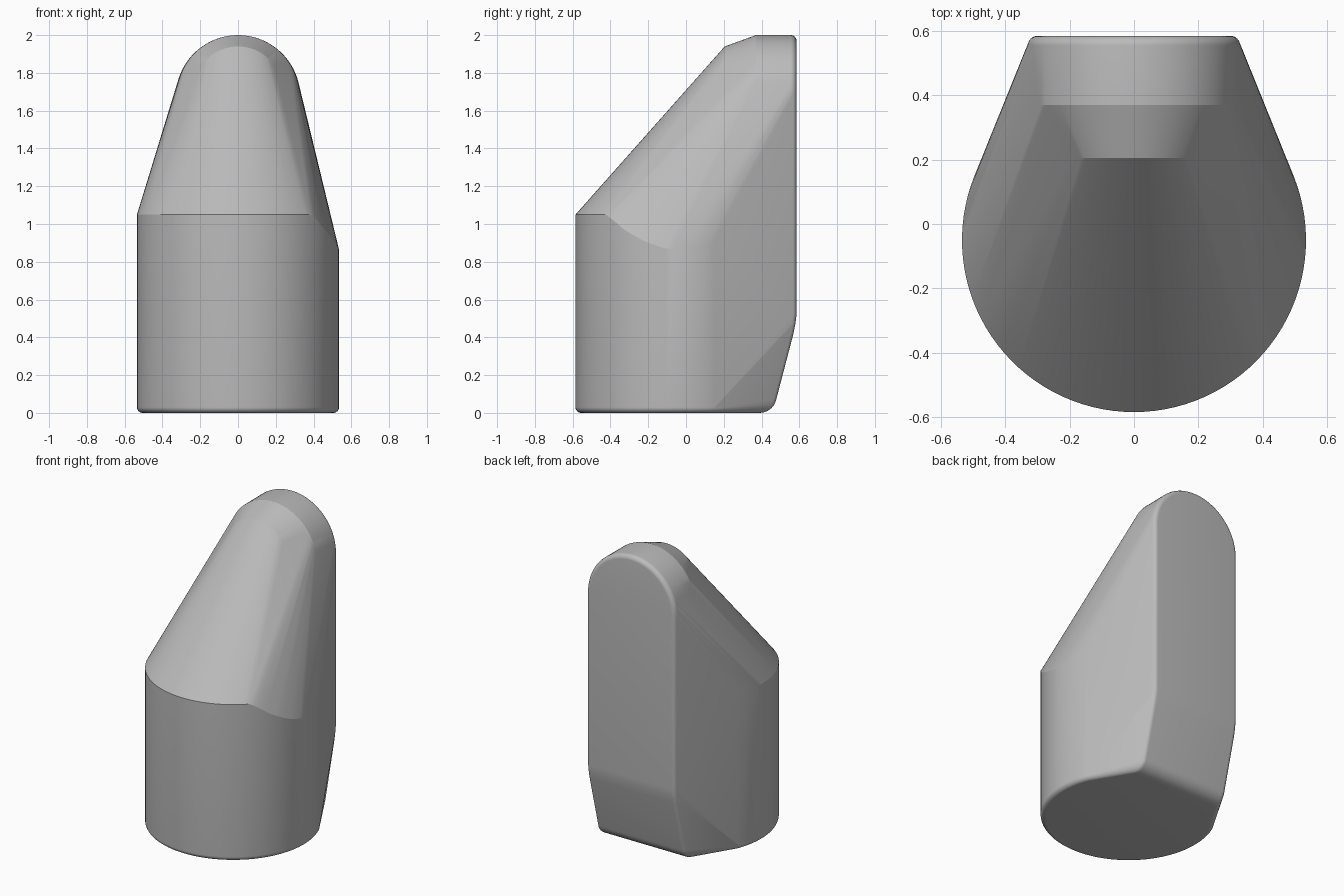
import bpy, bmesh, math
from math import sin, cos, pi, radians

cube = bpy.data.objects.get("Cube")
if cube:
    bpy.data.objects.remove(cube, do_unlink=True)

R, CY = 0.535, -0.05        # round body radius and centre
TAN = radians(22)           # where the flat flanks leave the round body
BACK, HALF = 0.585, 0.33    # back plane and half width of the back
ROUND = 0.03                # edge rounding
points = []


def lerp_table(table, v):
    for (a, za), (b, zb) in zip(table, table[1:]):
        if v <= b:
            t = max(0, (v - a) / (b - a))
            return za + (zb - za) * t
    return table[-1][1]


def body_arc(radius, height, steps=64):
    """Front part of the round body between the two flank tangents."""
    for i in range(steps + 1):
        a = -pi - TAN + (pi + 2 * TAN) * i / steps
        x, y = radius * cos(a), CY + radius * sin(a)
        points.append((x, y, height(x, y)))


def arch(y, radius, top, lean=0.0, steps=40):
    """Half-round arch; lean moves its feet forward."""
    for i in range(steps + 1):
        a = pi * i / steps
        points.append((radius * cos(a), y - lean * (1 - sin(a)),
                       top - radius + radius * sin(a)))


# Shoulder: level on the right, dipping along the left flank
dip = [(-0.42, 1.05), (-0.32, 0.965), (-0.22, 0.908), (-0.12, 0.873),
       (-0.03, 0.86), (0.06, 0.868), (0.16, 0.91)]
body_arc(R, lambda x, y: lerp_table(dip, y) if x > 0 else 1.05)

# Rounded bottom rim of the body
for k in range(9):
    a = pi / 2 * k / 8
    body_arc(R - ROUND * (1 - sin(a)), lambda x, y: ROUND * (1 - cos(a)))

# Tip: bevelled nose, crown and rounded back edge
arch(0.205, 0.235, 1.94)
arch(0.37, 0.325, 2.0)
for k in range(9):
    a = pi / 2 * k / 8
    inset = ROUND * (1 - cos(a))
    y = BACK - ROUND + ROUND * sin(a)
    arch(y, HALF - inset, 2.0 - inset)
    # Lower end of the upright back
    for s in (-1, 1):
        points.append((s * (HALF - inset), y, 0.52))

# Heel: back profile curving in to the base
heel = [(0.0, 0.53), (0.006, 0.47), (0.016, 0.42), (0.096, 0.12)]
for k in range(9):
    a = pi / 2 * k / 8
    heel.append((0.195 - 0.09 * cos(a), 0.09 * (1 - sin(a))))
for back_in, z in heel:
    for k in range(9):
        a = pi / 2 * k / 8
        for s in (-1, 1):
            points.append((s * (HALF - ROUND * (1 - cos(a))),
                           BACK - back_in - ROUND * (1 - sin(a)), z))

# Skin the sections into one solid
bm = bmesh.new()
for p in points:
    bm.verts.new(p)
bmesh.ops.remove_doubles(bm, verts=bm.verts, dist=0.0008)
hull = bmesh.ops.convex_hull(bm, input=bm.verts)
bmesh.ops.delete(bm, geom=[v for v in bm.verts if not v.link_faces], context='VERTS')
bmesh.ops.dissolve_limit(bm, angle_limit=radians(0.4), verts=bm.verts, edges=bm.edges)
bmesh.ops.recalc_face_normals(bm, faces=bm.faces)
mesh = bpy.data.meshes.new("slanted_body")
bm.to_mesh(mesh)
bm.free()
body = bpy.data.objects.new("slanted_body", mesh)
bpy.context.collection.objects.link(body)

# Plain grey
grey = bpy.data.materials.new("plain_grey")
grey.use_nodes = True
colour = (0.5, 0.5, 0.5, 1)
grey.diffuse_color = colour
grey.node_tree.nodes["Principled BSDF"].inputs["Base Color"].default_value = colour
mesh.materials.append(grey)

bpy.ops.object.select_all(action='DESELECT')
body.select_set(True)
bpy.context.view_layer.objects.active = body
bpy.ops.object.shade_smooth_by_angle(angle=radians(13))
